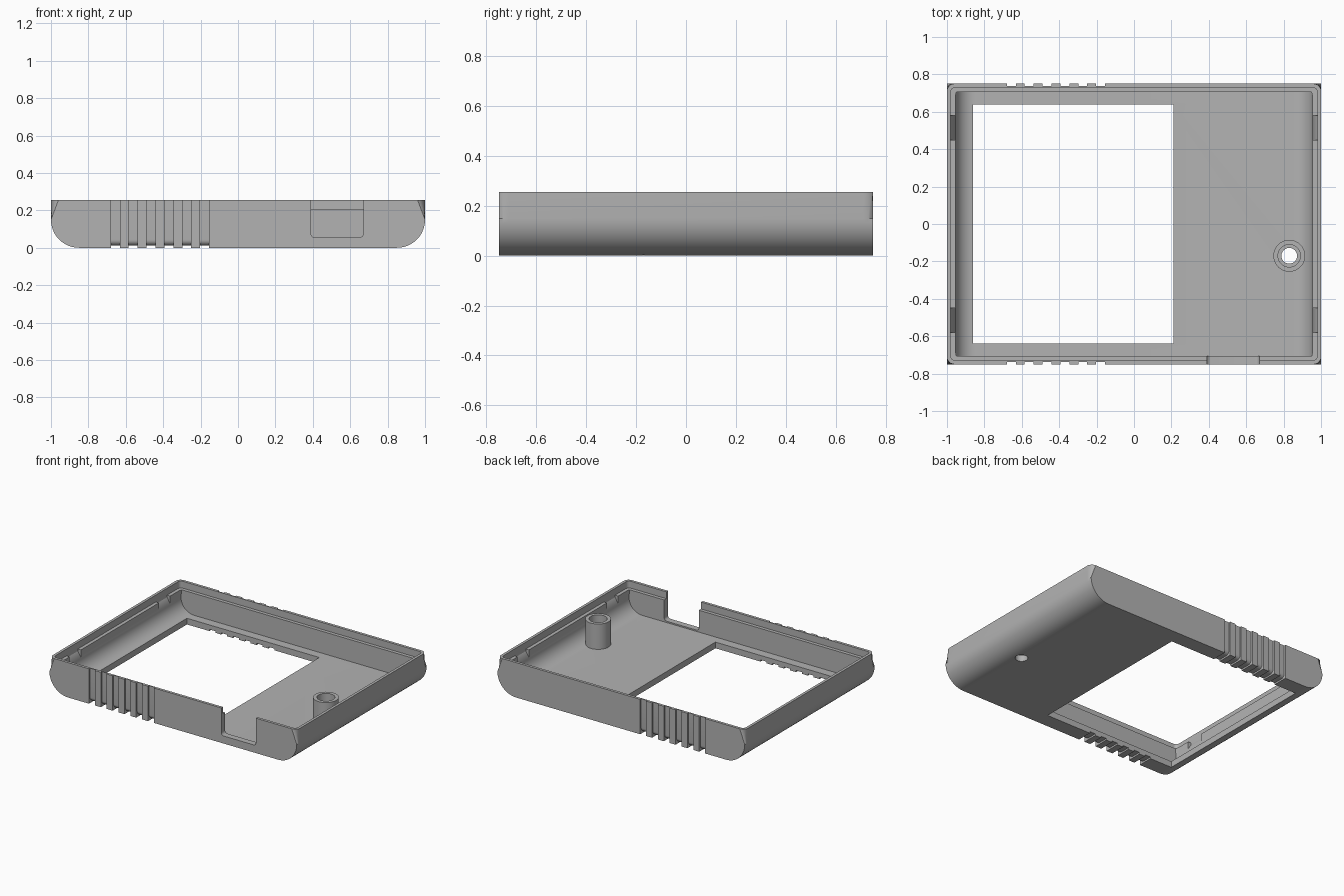
import bpy, bmesh, math
from mathutils import Vector

if "Cube" in bpy.data.objects:
    bpy.data.objects.remove(bpy.data.objects["Cube"])

TOP = 0.255
FLOOR = 0.045

grey = bpy.data.materials.new("plastic grey")
grey.use_nodes = True
grey.diffuse_color = (0.45, 0.45, 0.45, 1)
grey.node_tree.nodes["Principled BSDF"].inputs["Base Color"].default_value = (0.45, 0.45, 0.45, 1)


def finish(bm, name):
    bmesh.ops.recalc_face_normals(bm, faces=bm.faces)
    mesh = bpy.data.meshes.new(name)
    bm.to_mesh(mesh)
    bm.free()
    mesh.materials.append(grey)
    obj = bpy.data.objects.new(name, mesh)
    bpy.context.collection.objects.link(obj)
    return obj


def arc(cx, cz, r, a0, a1, n=12):
    return [(cx + r * math.cos(math.radians(a0 + (a1 - a0) * i / n)),
             cz + r * math.sin(math.radians(a0 + (a1 - a0) * i / n))) for i in range(n + 1)]


def prism(points, start, end, place):
    """Extrude a 2D profile; place(u, v, t) maps it into space."""
    bm = bmesh.new()
    rings = [[bm.verts.new(place(u, v, t)) for u, v in points] for t in (start, end)]
    n = len(points)
    for ring in rings:
        bm.faces.new(ring)
    for i in range(n):
        j = (i + 1) % n
        bm.faces.new((rings[0][i], rings[0][j], rings[1][j], rings[1][i]))
    return bm


def along_x(u, v, t):
    return Vector((t, u, v))


def along_y(u, v, t):
    return Vector((u, t, v))


def tray(name, hx, hy, z0, z1, radius, bevel):
    """Block with rounded lower sides and softened front and back edges."""
    if radius:
        pts = arc(-hx + radius, z0 + radius, radius, 180, 270)
        pts += arc(hx - radius, z0 + radius, radius, 270, 360)
    else:
        pts = [(-hx, z0), (hx, z0)]
    pts += [(hx, z1), (-hx, z1)]
    bm = prism(pts, -hy, hy, along_y)
    edges = []
    for e in bm.edges:
        a, b = (v.co for v in e.verts)
        flat = abs(a.z - b.z) < 1e-5
        at_top = flat and abs(a.z - z1) < 1e-5
        if abs(a.y - b.y) < 1e-5 and not at_top and (radius or not flat):
            edges.append(e)
    bmesh.ops.bevel(bm, geom=edges, offset=bevel, segments=6, profile=0.5, affect='EDGES')
    return finish(bm, name)


def box(name, x0, x1, y0, y1, z0, z1):
    return finish(prism([(x0, z0), (x1, z0), (x1, z1), (x0, z1)], y0, y1, along_y), name)


def cut(target, cutter):
    cutter.hide_render = True
    mod = target.modifiers.new("cut", 'BOOLEAN')
    mod.operation = 'DIFFERENCE'
    mod.solver = 'EXACT'
    mod.object = cutter
    bpy.context.view_layer.objects.active = target
    bpy.ops.object.modifier_apply(modifier=mod.name)
    bpy.data.objects.remove(cutter)


# Shell with hollow inside and stepped rim
shell = tray("case_shell", 1.0, 0.75, 0.0, TOP, 0.15, 0.04)
cut(shell, tray("cavity", 0.955, 0.705, FLOOR, 0.5, 0.105, 0.035))
cut(shell, tray("rim_step", 0.98, 0.73, 0.205, 0.5, 0, 0.025))

# Display window
cut(shell, box("window_cut", -0.86, 0.21, -0.64, 0.64, -0.1, 0.1))

# Grip grooves wrapping under both long sides
depth, soft = 0.012, 0.03
for side in (-1, 1):
    profile = [(0.9, 0.3)] + [(0.75 - depth, 0.3)]
    profile += arc(0.75 - depth - soft, depth + soft, soft, 0, -90, 6)
    profile += [(0.6, depth), (0.6, -0.1), (0.9, -0.1)]
    profile = [(side * y, z) for y, z in profile]
    for i in range(6):
        x = -0.68 + 0.0955 * i
        cut(shell, finish(prism(profile, x, x + 0.048, along_x), "groove_cut"))

# Connector notch in the front wall
x0, x1, z0, r = 0.39, 0.67, 0.055, 0.02
notch = arc(x0 + r, z0 + r, r, 180, 270, 6) + arc(x1 - r, z0 + r, r, 270, 360, 6)
notch += [(x1, 0.4), (x0, 0.4)]
cut(shell, finish(prism(notch, -0.9, -0.6, along_y), "notch_cut"))

# Snap pockets with sloping floors in the short side walls
for side in (-1, 1):
    for y in (-0.515, 0.515):
        pocket = [(0.94, 0.15), (0.955, 0.15), (0.98, 0.19), (0.98, 0.22), (0.94, 0.22)]
        pocket = [(side * x, z) for x, z in pocket]
        cut(shell, finish(prism(pocket, y - 0.065, y + 0.065, along_y), "pocket_cut"))

# Screw hole through the floor
bx, by = 0.83, -0.17
ring = [(bx + u, by + v) for u, v in arc(0, 0, 0.042, 0, 360, 32)[:-1]]
cut(shell, finish(prism(ring, -0.1, 0.1, lambda u, v, t: Vector((u, v, t))), "hole_cut"))

# Screw boss, turned from a closed section
section = [(0.085, FLOOR - 0.01), (0.085, 0.23), (0.06, 0.23), (0.06, FLOOR - 0.01)]
bm = bmesh.new()
steps = 40
rings = []
for i in range(steps):
    a = 2 * math.pi * i / steps
    rings.append([bm.verts.new((bx + rad * math.cos(a), by + rad * math.sin(a), z)) for rad, z in section])
for i in range(steps):
    p, q = rings[i], rings[(i + 1) % steps]
    for k in range(4):
        m = (k + 1) % 4
        bm.faces.new((p[k], q[k], q[m], p[m]))
boss = finish(bm, "screw_boss")

# Smooth the rounded areas, keep edges crisp
for obj in bpy.context.selected_objects:
    obj.select_set(False)
for obj in (shell, boss):
    obj.select_set(True)
bpy.context.view_layer.objects.active = shell
bpy.ops.object.shade_smooth_by_angle(angle=math.radians(30))
